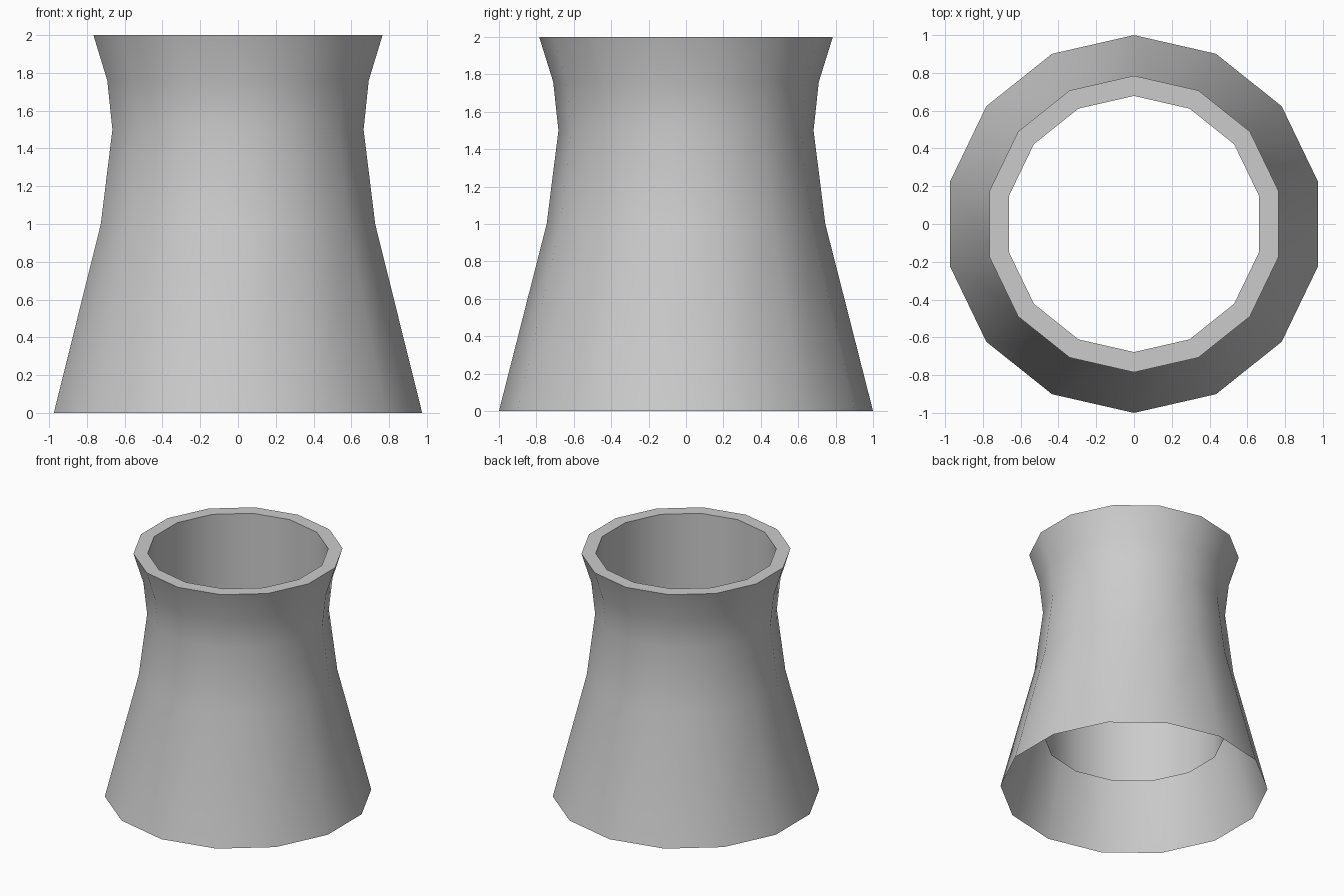
import bpy
from math import sin, cos, pi, radians

if "Cube" in bpy.data.objects:
    bpy.data.objects.remove(bpy.data.objects["Cube"])

SIDES = 14


def lathe(name, profile):
    """Revolve an open (radius, z) profile into a 14-sided shell."""
    verts = [(r * sin(2 * pi * i / SIDES), -r * cos(2 * pi * i / SIDES), z)
             for r, z in profile for i in range(SIDES)]
    faces = []
    for k in range(len(profile) - 1):
        for i in range(SIDES):
            j = (i + 1) % SIDES
            a, b = k * SIDES, (k + 1) * SIDES
            faces.append((a + i, a + j, b + j, b + i))
    mesh = bpy.data.meshes.new(name)
    mesh.from_pydata(verts, [], faces)
    obj = bpy.data.objects.new(name, mesh)
    bpy.context.collection.objects.link(obj)
    bpy.ops.object.select_all(action='DESELECT')
    obj.select_set(True)
    bpy.context.view_layer.objects.active = obj
    bpy.ops.object.shade_smooth_by_angle(angle=radians(35))
    return obj


# Flared outer wall, flat rim, then a straight inner sleeve open at the bottom
lathe("tower_shell", [
    (1.0, 0.0), (0.745, 1.0), (0.682, 1.5), (0.71, 1.76), (0.785, 2.0),
    (0.678, 2.0), (0.678, 0.44),
])
